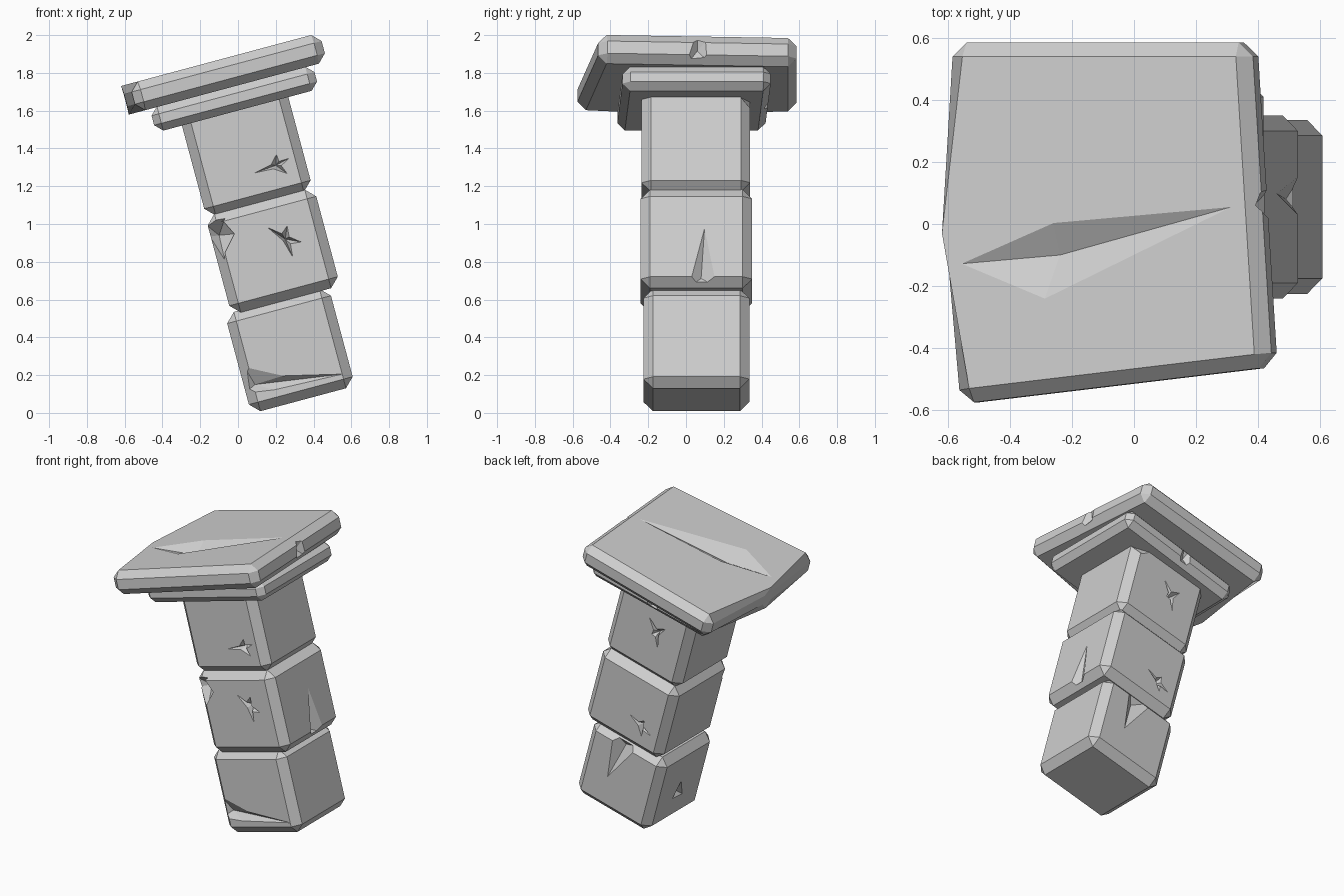
import bpy, bmesh, math
from mathutils import Matrix, Vector

if "Cube" in bpy.data.objects:
    bpy.data.objects.remove(bpy.data.objects["Cube"])

TILT = Matrix.Rotation(math.radians(-15), 4, 'Y')   # whole pillar leans left
C, S = math.cos(math.radians(15)), math.sin(math.radians(15))

stone = bpy.data.materials.new("grey stone")
stone.diffuse_color = (0.62, 0.62, 0.62, 1)
stone.use_nodes = True
stone.node_tree.nodes["Principled BSDF"].inputs["Base Color"].default_value = stone.diffuse_color


def uv(x, z):
    """World front-view position -> position in the leaning frame."""
    return C * x + S * z, -S * x + C * z


def add(name, bm):
    bmesh.ops.recalc_face_normals(bm, faces=bm.faces)
    me = bpy.data.meshes.new(name)
    bm.to_mesh(me)
    bm.free()
    ob = bpy.data.objects.new(name, me)
    bpy.context.collection.objects.link(ob)
    me.materials.append(stone)
    return ob


def block(name, outline, v0, v1, bevel):
    """Chamfered prism over a plan outline."""
    bm = bmesh.new()
    lo = [bm.verts.new((u, y, v0)) for u, y in outline]
    hi = [bm.verts.new((u, y, v1)) for u, y in outline]
    n = len(outline)
    bm.faces.new(lo[::-1])
    bm.faces.new(hi)
    for i in range(n):
        j = (i + 1) % n
        bm.faces.new((lo[i], lo[j], hi[j], hi[i]))
    bmesh.ops.bevel(bm, geom=bm.edges[:], offset=bevel, segments=1,
                    profile=0.5, affect='EDGES')
    return add(name, bm)


def rect(u0, u1, y0, y1):
    return [(u0, y0), (u1, y0), (u1, y1), (u0, y1)]


def star(c, tips, inner=0.22):
    """Star outline: long tips with pinched points between them."""
    pts = []
    for i, t in enumerate(tips):
        n = tips[(i + 1) % len(tips)]
        pts.append((c[0] + t[0], c[1] + t[1]))
        pts.append((c[0] + (t[0] + n[0]) * inner, c[1] + (t[1] + n[1]) * inner))
    return pts


def dent(ob, axis, level, sign, ring, centre, depth):
    """Cut a faceted dent into the face at axis = level."""
    def at(p, off):
        q = list(p)
        q.insert(axis, level + sign * off)
        return Vector(q)
    bm = bmesh.new()
    vs = [bm.verts.new(at(p, 0.004)) for p in ring]
    deep = bm.verts.new(at(centre, -depth))
    out = bm.verts.new(at(centre, 0.06))
    for i in range(len(vs)):
        a, b = vs[i], vs[(i + 1) % len(vs)]
        bm.faces.new((a, b, deep))
        bm.faces.new((b, a, out))
    cutter = add("cutter", bm)
    cutter.hide_render = True
    mod = ob.modifiers.new("dent", 'BOOLEAN')
    mod.operation, mod.solver, mod.object = 'DIFFERENCE', 'EXACT', cutter
    bpy.context.view_layer.objects.active = ob
    bpy.ops.object.modifier_apply(modifier=mod.name)
    bpy.data.objects.remove(cutter)


# Column stones
bottom = block("bottom_stone", rect(0.067, 0.636, -0.225, 0.335), -0.022, 0.522, 0.05)
middle = block("middle_stone", rect(0.102, 0.697, -0.24, 0.35), 0.51, 1.05, 0.05)
upper = block("upper_stone", rect(0.107, 0.69, -0.235, 0.34), 1.04, 1.61, 0.05)

# Two cap slabs
lower_slab = block("lower_slab", [(-0.035, -0.365), (0.858, -0.335), (0.858, 0.45),
                                  (-0.03, 0.42)], 1.546, 1.678, 0.04)
top_slab = block("top_slab", [(-0.10, -0.58), (0.94, -0.46), (0.873, 0.585),
                              (-0.125, 0.585), (-0.15, -0.03)], 1.675, 1.832, 0.045)

# Long crack across the top
dent(top_slab, 2, 1.832, 1, [(-0.105, -0.13), (0.191, -0.25), (0.854, 0.065), (0.222, 0.01)],
     (0.228, -0.10), 0.06)
# Nicks on the slab rims
dent(top_slab, 0, 0.905, 1, [(-0.0, 1.66), (0.12, 1.68), (0.11, 1.80), (0.06, 1.86)],
     (0.06, 1.75), 0.035)
dent(lower_slab, 1, 0.435, 1, [(0.32, 1.53), (0.42, 1.53), (0.41, 1.70), (0.35, 1.70)],
     (0.37, 1.61), 0.04)

# Star dents on the front
dent(upper, 1, -0.235, -1,
     star(uv(0.20, 1.31), [(-0.13, -0.01), (0.02, 0.06), (0.085, 0.02), (0.05, -0.06)]),
     uv(0.20, 1.31), 0.05)
dent(middle, 1, -0.24, -1,
     star(uv(0.25, 0.92), [(-0.08, 0.09), (0.03, 0.07), (0.085, -0.04), (0.015, -0.11)]),
     uv(0.25, 0.92), 0.05)
# Star dents on the back
dent(upper, 1, 0.34, 1, star((0.35, 1.35), [(-0.06, 0.07), (0.08, 0.09), (0.03, -0.02), (-0.04, -0.10)]),
     (0.35, 1.35), 0.05)
dent(middle, 1, 0.35, 1, star((0.29, 0.69), [(-0.10, -0.03), (-0.02, 0.05), (0.10, 0.04), (-0.03, -0.07)]),
     (0.29, 0.69), 0.05)

# Chipped edges
dent(bottom, 1, -0.225, -1, [uv(0.03, 0.25), uv(0.25, 0.20), uv(0.59, 0.21), uv(0.20, 0.12), uv(0.03, 0.10)],
     uv(0.09, 0.15), 0.05)
dent(bottom, 1, 0.335, 1, [(0.43, 0.20), (0.47, 0.54), (0.26, 0.54)], (0.39, 0.46), 0.06)
dent(bottom, 0, 0.067, -1, [(0.0, 0.15), (0.12, 0.16), (0.06, 0.28)], (0.06, 0.19), 0.04)
dent(middle, 0, 0.697, 1, [(0.10, 0.85), (0.01, 0.50), (0.17, 0.50)], (0.08, 0.56), 0.04)
dent(middle, 1, -0.225, -1, [uv(-0.20, 1.02), uv(-0.07, 1.03), uv(0.0, 0.95), uv(-0.07, 0.81), uv(-0.19, 0.93)],
     uv(-0.10, 0.94), 0.09)
dent(upper, 1, 0.34, 1, [(0.74, 1.64), (0.50, 1.62), (0.62, 1.50), (0.74, 1.46)], (0.68, 1.56), 0.06)

# Lean the finished pillar
for ob in (bottom, middle, upper, lower_slab, top_slab):
    ob.data.transform(TILT)
    ob.data.update()
